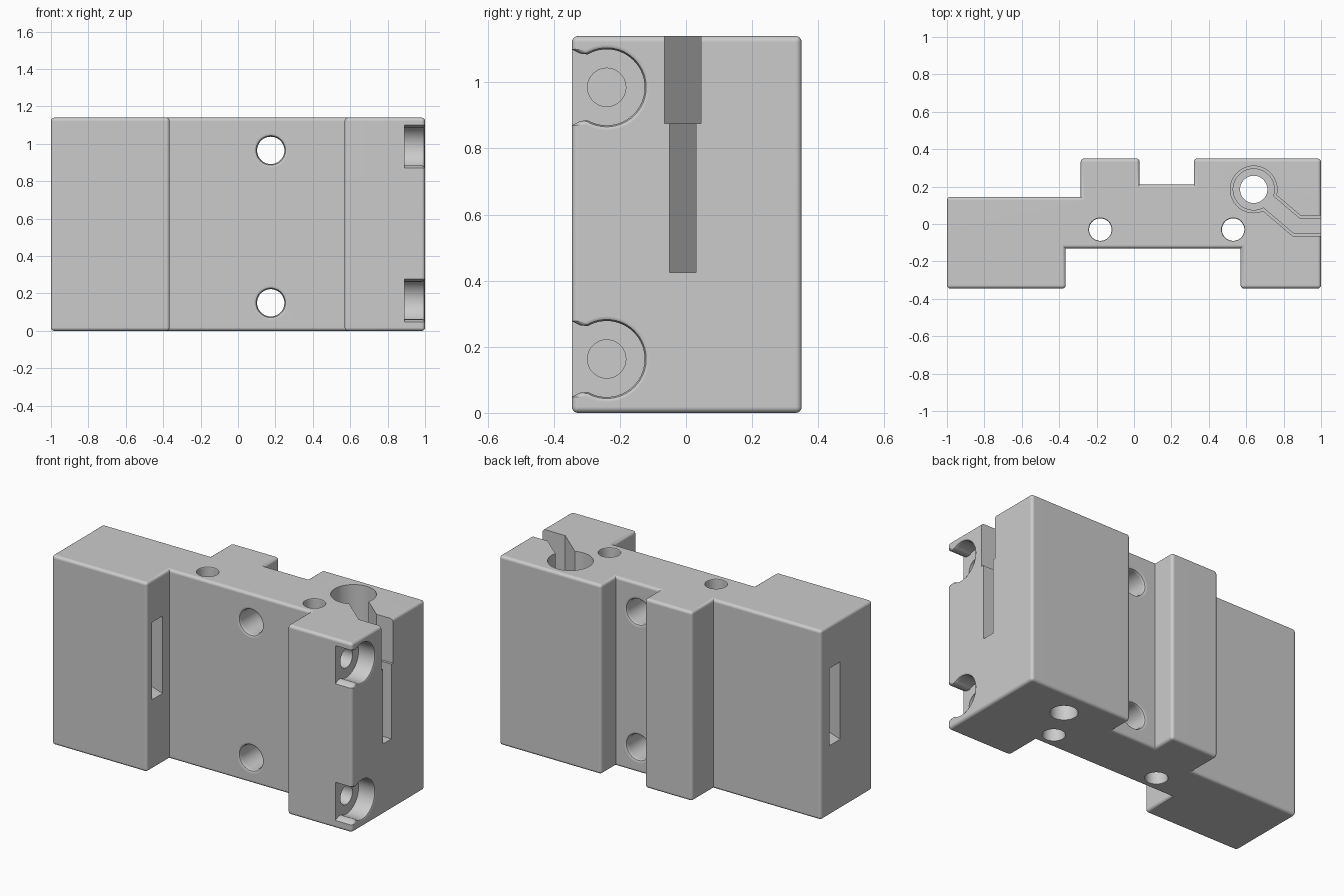
import bpy, bmesh
from math import sin, cos, radians
from mathutils import Matrix, Vector

if "Cube" in bpy.data.objects:
    bpy.data.objects.remove(bpy.data.objects["Cube"])

HEIGHT = 1.14
GREY = (0.6, 0.6, 0.6, 1)
grey = bpy.data.materials.new("light grey")
grey.use_nodes = True
grey.diffuse_color = GREY
grey.node_tree.nodes["Principled BSDF"].inputs["Base Color"].default_value = GREY

# Local (u, v, depth) axes for cutters running along each direction
ALONG_Z = Matrix.Identity(3)
ALONG_X = Matrix(((0, 0, 1), (1, 0, 0), (0, 1, 0)))
ALONG_Y = Matrix(((1, 0, 0), (0, 0, 1), (0, 1, 0)))


def loft(name, outline, layers, axes=ALONG_Z, centre=(0, 0, 0)):
    """Closed solid from one outline repeated at (depth, scale) layers."""
    bm = bmesh.new()
    rings = [[bm.verts.new(axes @ Vector((u * s, v * s, d)) + Vector(centre))
              for u, v in outline] for d, s in layers]
    bm.faces.new(rings[0])
    bm.faces.new(rings[-1])
    n = len(outline)
    for a, b in zip(rings, rings[1:]):
        for i in range(n):
            bm.faces.new((a[i], a[(i + 1) % n], b[(i + 1) % n], b[i]))
    bmesh.ops.recalc_face_normals(bm, faces=bm.faces)
    mesh = bpy.data.meshes.new(name)
    bm.to_mesh(mesh)
    bm.free()
    obj = bpy.data.objects.new(name, mesh)
    bpy.context.collection.objects.link(obj)
    mesh.materials.append(grey)
    return obj


def arc(r, start=0, end=352.5, steps=48):
    angles = [radians(start + (end - start) * i / (steps - 1)) for i in range(steps)]
    return [(r * cos(a), r * sin(a)) for a in angles]


def ribbon(path, half):
    """Outline of constant width around a path, with mitred bends."""
    pts = [Vector(p) for p in path]
    dirs = [(b - a).normalized() for a, b in zip(pts, pts[1:])]
    left, right = [], []
    for i, p in enumerate(pts):
        d0, d1 = dirs[max(i - 1, 0)], dirs[min(i, len(dirs) - 1)]
        t = (d0 + d1).normalized()
        off = Vector((-t.y, t.x)) * half / t.dot(d0)
        left.append(p + off)
        right.append(p - off)
    return left + right[::-1]


def hole(name, r, low, high, axes, centre, rim=0.02):
    """Through hole with rounded rims at both faces."""
    f = 1 + rim / r
    m = 1 + 0.3 * rim / r
    layers = [(low - 0.05, f), (low, f), (low + rim * 0.3, m), (low + rim, 1),
              (high - rim, 1), (high - rim * 0.3, m), (high, f), (high + 0.05, f)]
    return loft(name, arc(r), layers, axes, centre)


# Block body: stepped plan, rounded outer edges, crisp inner corners
plan = [(-1, -0.345), (-0.365, -0.345), (-0.365, -0.13), (0.57, -0.13),
        (0.57, -0.345), (1, -0.345), (1, 0.35), (0.32, 0.35), (0.32, 0.21),
        (0.03, 0.21), (0.03, 0.35), (-0.285, 0.35), (-0.285, 0.145), (-1, 0.145)]
body = loft("block_body", plan, [(0, 1), (HEIGHT, 1)])
bm = bmesh.new()
bm.from_mesh(body.data)
bmesh.ops.bevel(bm, geom=[e for e in bm.edges if e.is_convex], offset=0.018,
                offset_type='OFFSET', segments=4, profile=0.5, affect='EDGES')
bm.to_mesh(body.data)
bm.free()

cutters = []
# Cross bolt holes, front to back
for z in (0.15, 0.965):
    cutters.append(hole("cross_hole", 0.073, -0.13, 0.21, ALONG_Y, (0.175, 0, z)))
# Vertical bolt holes
for x in (-0.18, 0.53):
    cutters.append(hole("vertical_hole", 0.06, 0, HEIGHT, ALONG_Z, (x, -0.03, 0), 0.008))
# Stepped bore
bore = (0.64, 0.185, 0)
cutters += [loft("wide_bore", arc(0.125), [(0.875, 1), (1.2, 1)], centre=bore),
            loft("middle_bore", arc(0.11), [(0.425, 1), (1, 1)], centre=bore),
            hole("narrow_bore", 0.073, 0, 0.6, ALONG_Z, bore, 0.008)]
# Bent side slot leading out of the bore
bend = [bore[:2], (0.87, -0.01), (1.1, -0.01)]
cutters += [loft("wide_slot", ribbon(bend, 0.055), [(0.875, 1), (1.2, 1)]),
            loft("narrow_slot", ribbon(bend, 0.04), [(0.425, 1), (1, 1)])]
# Slanted slot through the left-hand block
cutters.append(loft("slanted_slot", ribbon([(-1.1, 0.054), (-0.265, -0.288)], 0.047),
                    [(0.42, 1), (0.885, 1)]))
# Bolt head recesses, open to the front, with bolt holes behind
flare = [(-0.08, 0.102), (-0.1, 0.112), (-0.15, 0.14)]
recess = arc(0.115, -120, 120, 40) + flare + [(u, -v) for u, v in flare[::-1]]
for z in (0.163, 0.985):
    centre = (0, -0.24, z)
    cutters += [loft("bolt_recess", recess, [(0.89, 1), (0.982, 1), (0.994, 1.04),
                                             (1, 1.13), (1.05, 1.13)], ALONG_X, centre),
                loft("bolt_hole", arc(0.058), [(0.5, 1), (0.95, 1)], ALONG_X, centre)]

# Cut every opening, then shade with crisp flats
bpy.context.view_layer.objects.active = body
for cutter in cutters:
    cutter.hide_render = True
    mod = body.modifiers.new("cut", 'BOOLEAN')
    mod.operation, mod.solver, mod.object = 'DIFFERENCE', 'EXACT', cutter
    bpy.ops.object.modifier_apply(modifier=mod.name)
    bpy.data.objects.remove(cutter)
for obj in bpy.context.selected_objects:
    obj.select_set(False)
body.select_set(True)
bpy.ops.object.shade_smooth_by_angle(angle=radians(35))
weighted = body.modifiers.new("flat_normals", 'WEIGHTED_NORMAL')
weighted.keep_sharp = True
